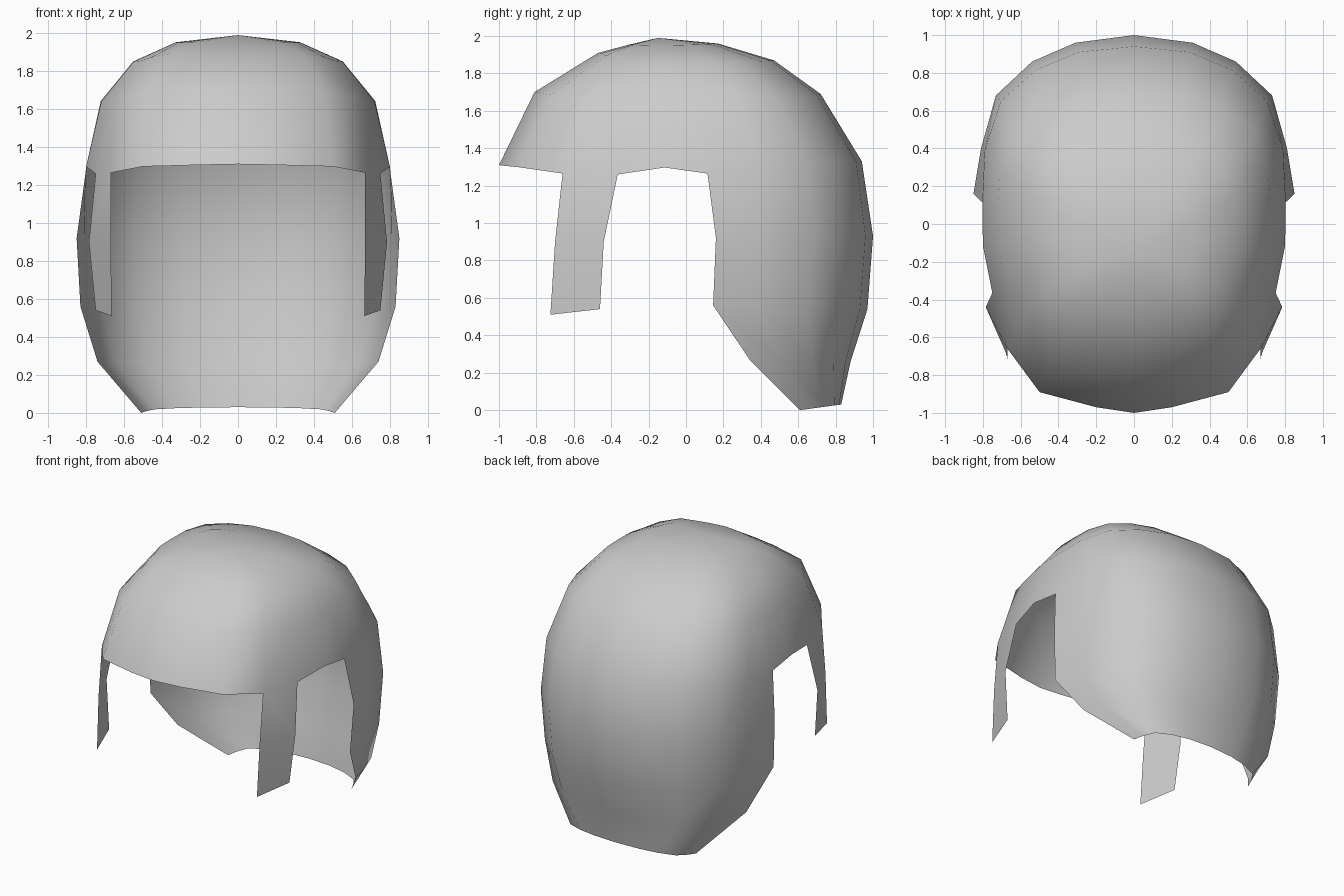
import bpy, bmesh

if "Cube" in bpy.data.objects:
    bpy.data.objects.remove(bpy.data.objects["Cube"])

YC = -0.15  # crown position along y
# half rim from front centre to back centre
rim = [(0, -1, 1.31), (.2, -.97, 1.306), (.50, -.89, 1.298), (.67, -.66, 1.265),
       (.75, -.365, 1.26), (.80, -.115, 1.297), (.803, .115, 1.265), (.79, .39, 1.30),
       (.705, .65, 1.315), (.52, .815, 1.325), (.295, .91, 1.33), (0, .94, 1.33)]
# dome rings: side x, side z, front y, front z, back y, back z
rings = [(.72, 1.64, -.81, 1.70, .72, 1.69),
         (.55, 1.85, -.47, 1.91, .47, 1.87),
         (.33, 1.95, -.30, 1.955, .17, 1.96)]
# back curtain rows: edge point (x, y, z), back centre (y, z)
rows = [((.85, .16, .92), (1.0, .93)), ((.83, .145, .56), (.97, .54)),
        ((.74, .34, .27), (.88, .26)), ((.51, .61, 0), (.83, .03))]
curve_u = [1, .953, .86, .635, .365, 0]
curve_v = [0, .286, .62, .833, .952, 1]
# strap rows: front edge, rear edge
straps = [((.67, -.70, .90), (.785, -.44, .90)), ((.665, -.725, .51), (.75, -.46, .54))]

bm = bmesh.new()


def add(points):
    return [bm.verts.new(p) for p in points]


def bridge(a, b):
    for i in range(len(a) - 1):
        bm.faces.new((a[i], a[i + 1], b[i + 1], b[i]))


for s in (-1, 1):
    # dome
    base = add([(s * x, y, z) for x, y, z in rim])
    lower = base
    for sx, sz, fy, fz, by, bz in rings:
        pts = []
        for x, y, z in rim:
            front = y < YC
            t = (y - YC) / ((-1 if front else .94) - YC)
            end_y, end_z = (fy, fz) if front else (by, bz)
            pts.append((s * x * sx / .80, YC + (end_y - YC) * t, sz + (end_z - sz) * t * t))
        upper = add(pts)
        bridge(lower, upper)
        lower = upper
    apex = bm.verts.new((0, YC, 1.99))
    for a, b in zip(lower, lower[1:]):
        bm.faces.new((a, b, apex))

    # back curtain
    above = base[6:]
    for (x, y, z), (by, bz) in rows:
        row = add([(s * x * u, y + (by - y) * v, z + (bz - z) * v)
                   for u, v in zip(curve_u, curve_v)])
        bridge(above, row)
        above = row

    # side strap in front of the ear
    above = base[3:5]
    for pair in straps:
        row = add([(s * x, y, z) for x, y, z in pair])
        bridge(above, row)
        above = row

bmesh.ops.remove_doubles(bm, verts=bm.verts, dist=.001)
bmesh.ops.recalc_face_normals(bm, faces=bm.faces)
top = max(bm.faces, key=lambda f: f.calc_center_median().z)
if top.normal.z < 0:
    bmesh.ops.reverse_faces(bm, faces=bm.faces)
for f in bm.faces:
    f.smooth = True
mesh = bpy.data.meshes.new("hair_shell")
bm.to_mesh(mesh)
bm.free()
obj = bpy.data.objects.new("hair_shell", mesh)
bpy.context.collection.objects.link(obj)
